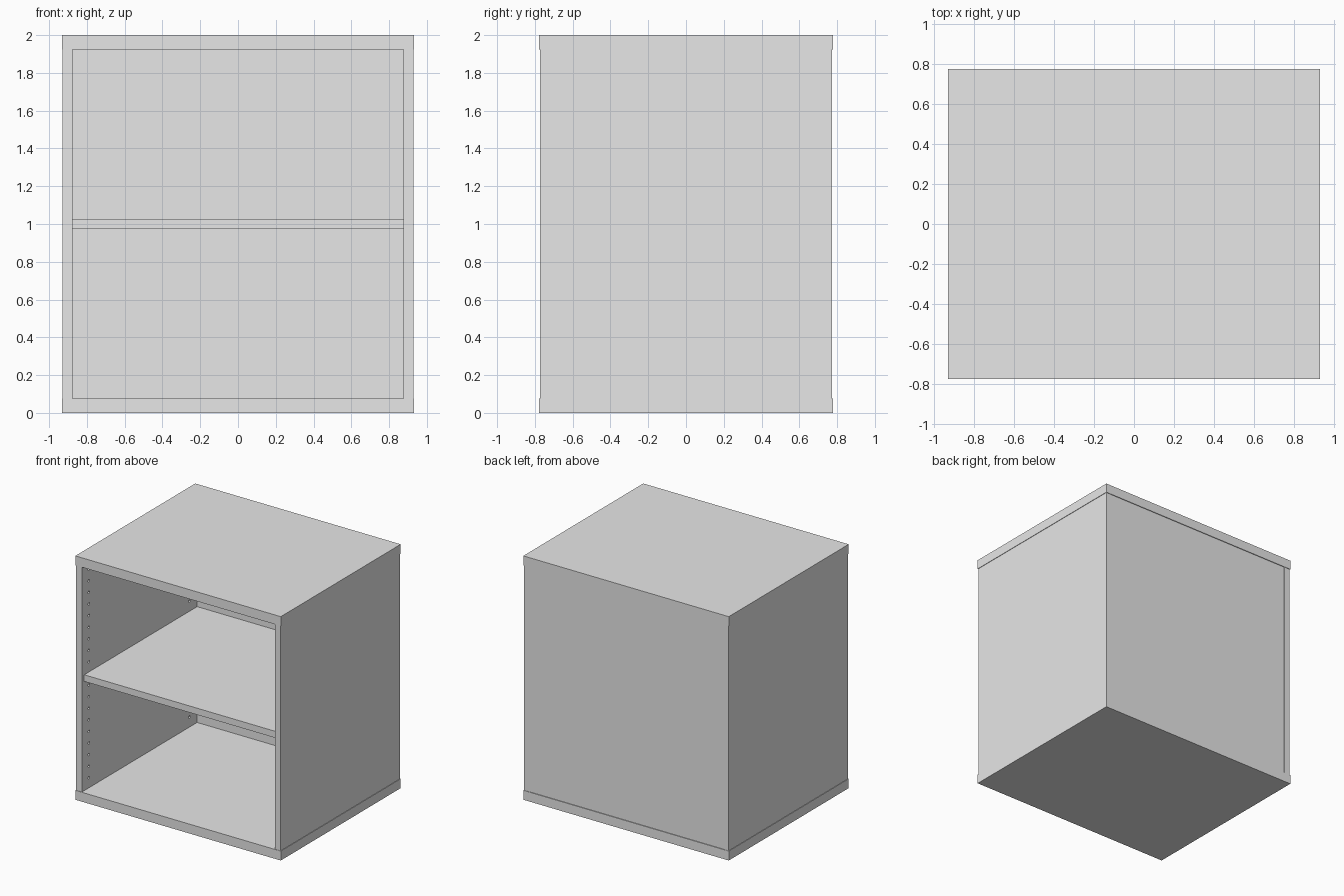
import bpy
import bmesh
from mathutils import Matrix

cube = bpy.data.objects.get("Cube")
if cube:
    bpy.data.objects.remove(cube, do_unlink=True)

# Overall sizes
HALF_W, HALF_D, HEIGHT = 0.932, 0.777, 2.0
CAP = 0.077       # top and bottom thickness
BOARD = 0.053     # side, shelf and back thickness
LIP = 0.004       # overhang of the top and bottom
SIDE_X = HALF_W - LIP
INNER_X = SIDE_X - BOARD
SIDE_Y = HALF_D - LIP

grey = bpy.data.materials.new("light_grey")
grey.use_nodes = True
grey.diffuse_color = (0.8, 0.8, 0.8, 1)
grey.node_tree.nodes["Principled BSDF"].inputs["Base Color"].default_value = (0.8, 0.8, 0.8, 1)


def finish(name, bm):
    mesh = bpy.data.meshes.new(name)
    bm.to_mesh(mesh)
    bm.free()
    mesh.materials.append(grey)
    obj = bpy.data.objects.new(name, mesh)
    bpy.context.collection.objects.link(obj)
    return obj


def board(name, low, high):
    bm = bmesh.new()
    size = [b - a for a, b in zip(low, high)]
    middle = [(a + b) / 2 for a, b in zip(low, high)]
    bmesh.ops.create_cube(bm, size=1, matrix=Matrix.Translation(middle) @ Matrix.Diagonal((*size, 1)))
    return finish(name, bm)


# Top and bottom
board("bottom_panel", (-HALF_W, -HALF_D, 0), (HALF_W, HALF_D, CAP))
board("top_panel", (-HALF_W, -HALF_D, HEIGHT - CAP), (HALF_W, HALF_D, HEIGHT))

# Back panel and shelf fit between the sides
back_y = SIDE_Y - BOARD
board("back_panel", (-INNER_X, back_y, CAP), (INNER_X, SIDE_Y - 0.002, HEIGHT - CAP))
board("shelf", (-INNER_X, -SIDE_Y + 0.03, 0.973), (INNER_X, back_y, 1.027))

# Cutter for the rows of shelf pin holes in both sides
bm = bmesh.new()
for x in (-INNER_X, INNER_X):
    for y in (-0.683, 0.62):
        for i in range(19):
            place = Matrix.Translation((x, y, 0.16 + i * 0.095)) @ Matrix.Rotation(1.5708, 4, "Y")
            bmesh.ops.create_cone(bm, cap_ends=True, segments=12, radius1=0.01,
                                  radius2=0.01, depth=0.05, matrix=place)
holes = finish("pin_hole_cutter", bm)
holes.hide_render = True
holes.hide_viewport = True
holes.display_type = "WIRE"

# Sides with pin holes on their inner faces
for name, x0, x1 in (("left_side", INNER_X, SIDE_X), ("right_side", -SIDE_X, -INNER_X)):
    side = board(name, (x0, -SIDE_Y, CAP), (x1, SIDE_Y, HEIGHT - CAP))
    cut = side.modifiers.new("pin_holes", "BOOLEAN")
    cut.object = holes
    cut.operation = "DIFFERENCE"
    cut.solver = "EXACT"
